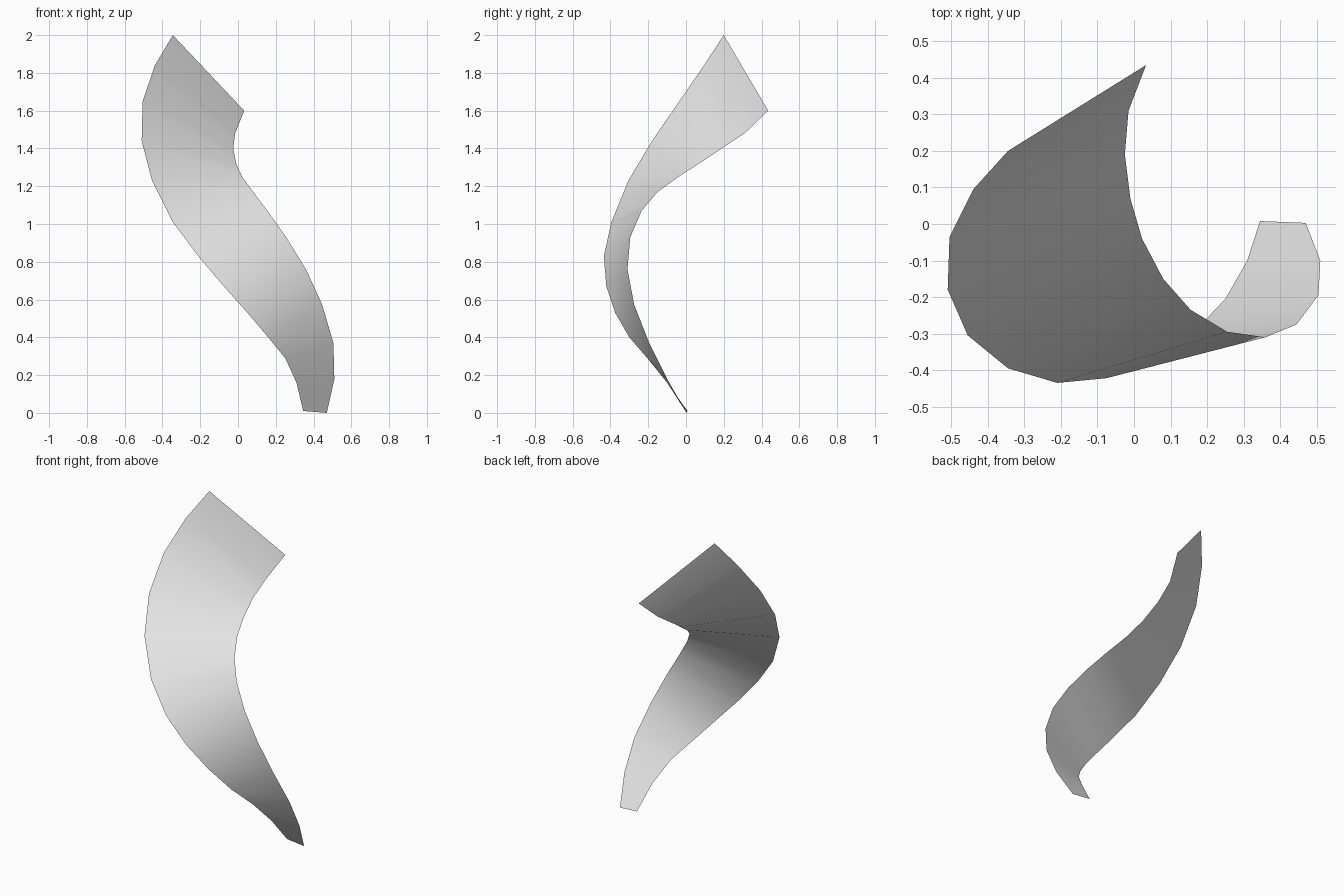
import bpy
import bmesh

cube = bpy.data.objects.get("Cube")
if cube:
    bpy.data.objects.remove(cube, do_unlink=True)

# Plain light grey material
grey = bpy.data.materials.new("light_grey")
grey.use_nodes = True
color = (0.8, 0.8, 0.8, 1.0)
grey.diffuse_color = color
grey.node_tree.nodes["Principled BSDF"].inputs["Base Color"].default_value = color

# Two edges of the twisting ribbon, from the wide top to the narrow foot
outer_edge = [
    (-.345, .2, 2), (-.44, .095, 1.84), (-.505, -.035, 1.65), (-.51, -.18, 1.44),
    (-.455, -.305, 1.23), (-.345, -.395, 1.01), (-.21, -.435, .83), (-.075, -.422, .67),
    (.05, -.375, .53), (.16, -.3, .4), (.25, -.205, .29), (.31, -.1, .16), (.345, .008, .01),
]
inner_edge = [
    (.033, .435, 1.6), (-.015, .31, 1.48), (-.025, .19, 1.4), (-.01, .07, 1.32),
    (.022, -.04, 1.25), (.08, -.15, 1.17), (.155, -.235, 1.07), (.255, -.295, .93),
    (.36, -.31, .76), (.445, -.275, .575), (.505, -.195, .37), (.51, -.1, .18), (.47, .003, 0),
]

# Ribbon sheet: one strip of quads spanning the two edges
bm = bmesh.new()
rungs = [(bm.verts.new(a), bm.verts.new(b)) for a, b in zip(outer_edge, inner_edge)]
for (a, b), (c, d) in zip(rungs, rungs[1:]):
    bm.faces.new((a, c, d, b)).smooth = True

mesh = bpy.data.meshes.new("twisted_ribbon")
bm.to_mesh(mesh)
bm.free()
mesh.materials.append(grey)
ribbon = bpy.data.objects.new("twisted_ribbon", mesh)
bpy.context.collection.objects.link(ribbon)
